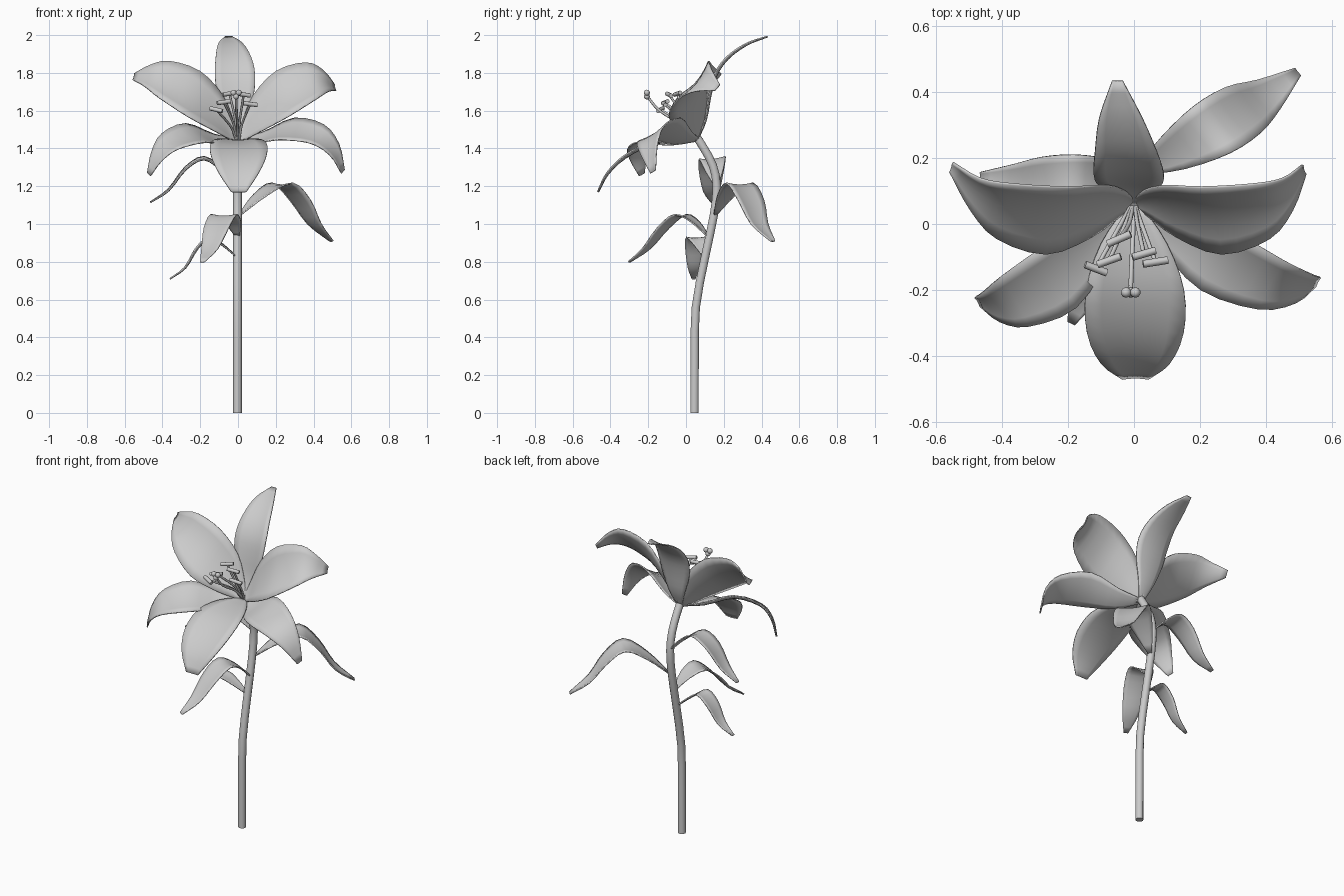
import bpy, bmesh, math
from mathutils import Vector

if "Cube" in bpy.data.objects:
    bpy.data.objects.remove(bpy.data.objects["Cube"])


def spline(keys, steps):
    """Catmull-Rom interpolation through tuples of numbers."""
    k = [Vector(p) for p in keys]
    k = [2 * k[0] - k[1]] + k + [2 * k[-1] - k[-2]]
    out = []
    for i in range(1, len(k) - 2):
        a, b, c, d = k[i - 1:i + 3]
        for s in range(steps):
            t = s / steps
            out.append(0.5 * (2 * b + (c - a) * t + (2 * a - 5 * b + 4 * c - d) * t * t
                              + (3 * b - a - 3 * c + d) * t ** 3))
    return out + [k[-2]]


def smooth(ob, angle=40):
    bpy.ops.object.select_all(action='DESELECT')
    ob.select_set(True)
    bpy.context.view_layer.objects.active = ob
    bpy.ops.object.shade_smooth_by_angle(angle=math.radians(angle))


def blade(name, mid, widths, side, up, cup, steps=3, across=6):
    """Thin petal or leaf: midline, half widths, cross direction, cupped along its length."""
    side, up = Vector(side).normalized(), Vector(up)
    rows = spline([(*m, w) for m, w in zip(mid, widths)], steps)
    pts, wid = [r.to_3d() for r in rows], [r[3] for r in rows]
    bm = bmesh.new()
    grid = []
    for i, p in enumerate(pts):
        tangent = pts[min(i + 1, len(pts) - 1)] - pts[max(i - 1, 0)]
        n = tangent.cross(side).normalized()
        if n.dot(up) > 0:
            n = -n
        row = []
        for j in range(across + 1):
            s = 2 * j / across - 1
            row.append(bm.verts.new(p + side * wid[i] * s + n * cup * wid[i] * (1 - s * s)))
        grid.append(row)
    for a, b in zip(grid, grid[1:]):
        for j in range(across):
            bm.faces.new((a[j], a[j + 1], b[j + 1], b[j]))
    bmesh.ops.recalc_face_normals(bm, faces=bm.faces)
    me = bpy.data.meshes.new(name)
    bm.to_mesh(me)
    bm.free()
    ob = bpy.data.objects.new(name, me)
    bpy.context.collection.objects.link(ob)
    smooth(ob)
    mod = ob.modifiers.new("thickness", 'SOLIDIFY')
    mod.thickness, mod.offset = 0.007, 0
    return ob


def tube(name, pts, radius, steps=3, res=2):
    cu = bpy.data.curves.new(name, 'CURVE')
    cu.dimensions = '3D'
    cu.bevel_depth, cu.bevel_resolution, cu.use_fill_caps = radius, res, True
    path = spline(pts, steps)
    sp = cu.splines.new('POLY')
    sp.points.add(len(path) - 1)
    for q, p in zip(sp.points, path):
        q.co = (*p, 1)
    ob = bpy.data.objects.new(name, cu)
    bpy.context.collection.objects.link(ob)
    return ob


# Stem
tube("stem", [(-.003, .045, 0), (-.003, .046, .3), (-.003, .052, .56), (-.003, .1, .82),
              (-.003, .148, 1.05), (-.003, .163, 1.2), (-.002, .142, 1.31),
              (0, .095, 1.4), (0, .06, 1.455)], .023, 2, 3)

# Petals
AXIS = (0, -.6, .8)
BASE = (0, .06, 1.445)
blade("petal_top",
      [BASE, (-.005, .1, 1.55), (-.012, .12, 1.68), (-.016, .15, 1.79),
       (-.024, .215, 1.882), (-.04, .32, 1.955), (-.05, .432, 1.993)],
      [.015, .055, .095, .106, .094, .065, .016], (1, 0, .02), AXIS, .12)
wide = [.015, .055, .123, .16, .13, .075, .022]
blade("petal_upper_right",
      [BASE, (.03, .06, 1.49), (.105, .038, 1.588), (.235, .01, 1.69),
       (.385, .038, 1.757), (.465, .09, 1.758), (.515, .165, 1.722)],
      wide, (-.2, .63, .75), AXIS, .17)
blade("petal_upper_left",
      [BASE, (-.03, .06, 1.49), (-.105, .038, 1.588), (-.235, .01, 1.69),
       (-.39, .038, 1.765), (-.48, .09, 1.785), (-.553, .172, 1.78)],
      wide, (.2, .63, .75), AXIS, .17)
slim = [.015, .068, .115, .095, .058, .018]
blade("petal_lower_left",
      [BASE, (-.1, -.04, 1.447), (-.225, -.162, 1.482), (-.36, -.235, 1.438),
       (-.43, -.25, 1.36), (-.472, -.235, 1.262)],
      slim, (-.45, .78, .43), AXIS, .12)
blade("petal_lower_right",
      [BASE, (.11, -.02, 1.455), (.25, -.112, 1.503), (.415, -.185, 1.478),
       (.51, -.195, 1.395), (.556, -.175, 1.277)],
      slim, (.42, .76, .5), AXIS, .12)
blade("petal_front",
      [BASE, (0, -.06, 1.45), (.003, -.2, 1.428), (.004, -.33, 1.36),
       (.004, -.42, 1.27), (.004, -.468, 1.17)],
      [.02, .1, .148, .146, .105, .04], (1, 0, 0), AXIS, .1)

# Leaves: midline, half width, cross direction
leaves = [
    ([(.01, .155, 1.05), (.12, .215, 1.155), (.235, .285, 1.217), (.33, .345, 1.125),
      (.405, .39, 1.0), (.495, .46, .91)], .09, (-.62, .78, 0)),
    ([(0, .16, 1.2), (-.08, .15, 1.285), (-.18, .14, 1.35), (-.28, .135, 1.295),
      (-.37, .135, 1.18), (-.465, .145, 1.115)], .07, (0, 1, .1)),
    ([(0, .12, .93), (-.03, .05, 1.01), (-.075, -.03, 1.05), (-.115, -.12, .98),
      (-.15, -.21, .87), (-.19, -.3, .8)], .075, (.88, -.42, 0)),
    ([(0, .1, .82), (-.08, .075, .89), (-.15, .05, .93), (-.22, .045, .87),
      (-.28, .042, .77), (-.36, .04, .71)], .05, (.1, 1, 0)),
]
for i, (mid, w, side) in enumerate(leaves):
    blade(f"leaf_{i + 1}", mid, [w * f for f in (.12, .68, 1, .97, .64, .17)],
          side, (0, 0, 1), .12)

# Stamens: filament with a crosswise anther
anthers = [((-.115, -.135, 1.605), (.065, -.025, -.015)),
           ((-.075, -.11, 1.645), (.07, .025, .01)),
           ((-.045, -.045, 1.69), (.07, .03, .01)),
           ((.03, -.09, 1.685), (.07, .02, -.01)),
           ((.065, -.115, 1.635), (.075, .012, -.01))]
for i, (tip, d) in enumerate(anthers):
    x, y, z = tip
    tube(f"filament_{i + 1}", [(x * .1, .05, 1.45), (x * .35, .0, 1.45 + (z - 1.45) * .45), tip], .0065)
    c, d = Vector(tip), Vector(d) / 2
    tube(f"anther_{i + 1}", [c - d, c + d], .0115, 1)

# Pistil with a three-lobed stigma
tube("pistil", [(0, .05, 1.45), (-.003, -.03, 1.53), (-.008, -.14, 1.6), (-.01, -.205, 1.675)], .007)
for i, (dx, dz) in enumerate([(-.014, 1.695), (.014, 1.695), (0, 1.675)]):
    bpy.ops.mesh.primitive_uv_sphere_add(segments=10, ring_count=6, radius=.016,
                                         location=(-.01 + dx, -.207, dz))
    lobe = bpy.context.object
    lobe.name = f"stigma_lobe_{i + 1}"
    smooth(lobe)
